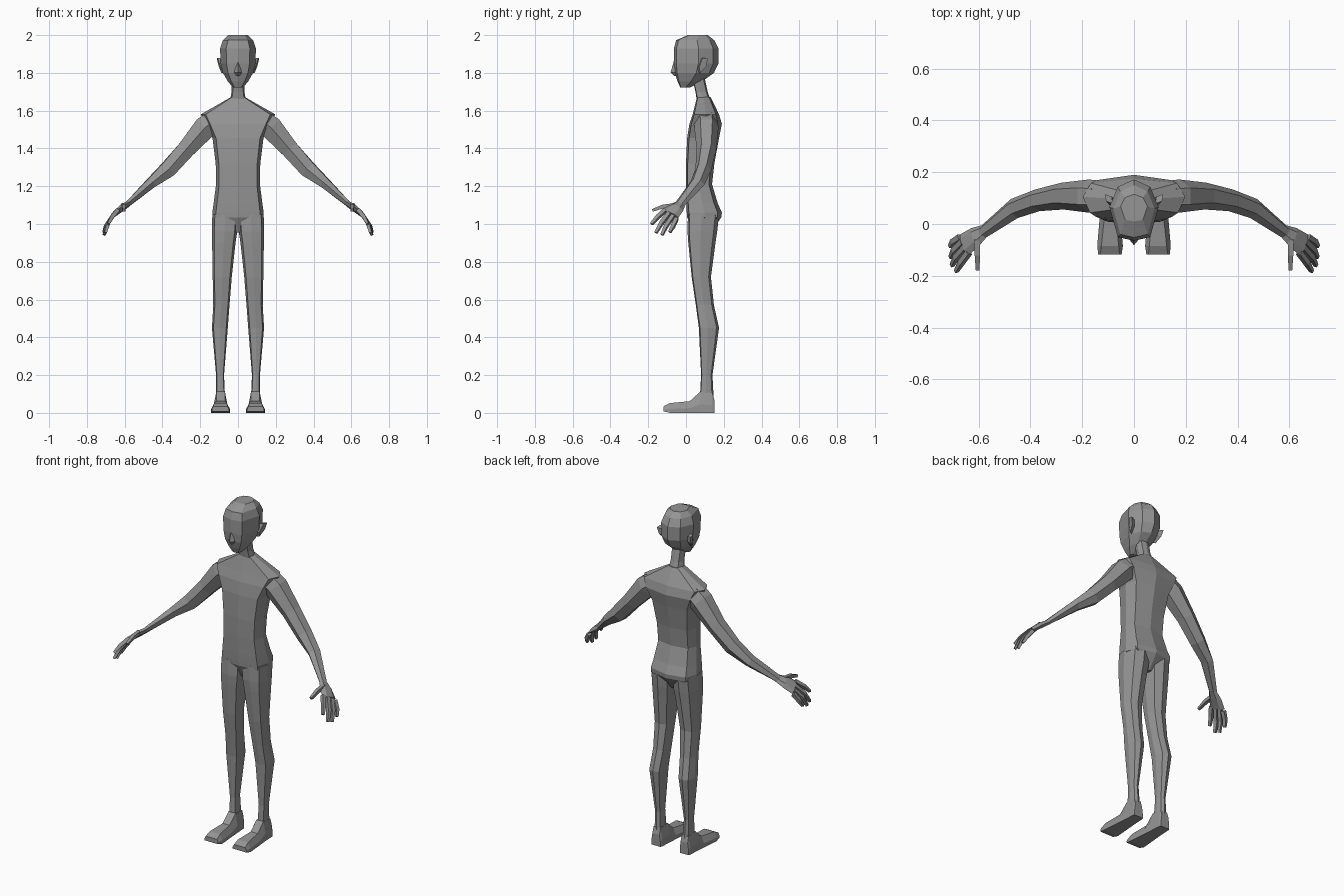
import bpy
import math
from mathutils import Vector

skin = bpy.data.materials.new("grey")
skin.diffuse_color = (0.3, 0.3, 0.3, 1)


def loft(name, rings, mirror=False):
    """Skin a list of equal-length point rings, capped at both ends."""
    n = len(rings[0])
    verts = [tuple(p) for r in rings for p in r]
    faces = [(i * n + j, i * n + (j + 1) % n, (i + 1) * n + (j + 1) % n, (i + 1) * n + j)
             for i in range(len(rings) - 1) for j in range(n)]
    faces += [tuple(range(n))[::-1], tuple(range(len(verts) - n, len(verts)))]
    me = bpy.data.meshes.new(name)
    me.from_pydata(verts, [], faces)
    me.materials.append(skin)
    ob = bpy.data.objects.new(name, me)
    bpy.context.collection.objects.link(ob)
    bpy.context.view_layer.objects.active = ob
    bpy.ops.object.mode_set(mode='EDIT')
    bpy.ops.mesh.select_all(action='SELECT')
    bpy.ops.mesh.normals_make_consistent(inside=False)
    bpy.ops.object.mode_set(mode='OBJECT')
    if mirror:
        ob.modifiers.new("mirror", 'MIRROR')
    return ob


def slab(z, x0, x1, y0, y1, front=0.8, back=0.75, side=0.45):
    """Horizontal eight-point section with bevelled corners."""
    c, w, d = (x0 + x1) / 2, (x1 - x0) / 2, y1 - y0
    f, b, m = y0 + 0.06 * d, y1 - 0.12 * d, y0 + side * d
    return [(c, y0, z), (c + front * w, f, z), (c + w, m, z), (c + back * w, b, z),
            (c, y1, z), (c - back * w, b, z), (c - w, m, z), (c - front * w, f, z)]


def limb(name, stations, sides=6, turn=0.0):
    """Loft along a path; station = centre, width axis, half width, half thickness."""
    pts = [Vector(s[0]) for s in stations]
    rings = []
    for i, (c, u, w, t) in enumerate(stations):
        d = (pts[min(i + 1, len(pts) - 1)] - pts[max(i - 1, 0)]).normalized()
        u = Vector(u)
        u = (u - d * u.dot(d)).normalized()
        v = d.cross(u)
        angles = [turn + 2 * math.pi * k / sides for k in range(sides)]
        rings.append([pts[i] + u * w * math.cos(a) + v * t * math.sin(a) for a in angles])
    return loft(name, rings, True)


# Torso: crotch to neck base (z, half width, front y, back y)
torso = [(0.955, 0.03, 0.045, 0.13), (1.035, 0.136, 0.006, 0.187), (1.06, 0.136, 0.004, 0.19),
         (1.11, 0.129, 0.002, 0.168), (1.21, 0.116, 0.0, 0.138), (1.32, 0.118, 0.0, 0.15),
         (1.455, 0.135, 0.006, 0.175), (1.53, 0.172, 0.018, 0.19), (1.58, 0.198, 0.035, 0.175),
         (1.672, 0.036, 0.058, 0.13)]
loft("torso", [slab(z, -w, w, a, b, 0.86, 0.84, 0.5) for z, w, a, b in torso])

# Neck
neck = [(1.655, 0.042, 0.057, 0.13), (1.70, 0.034, 0.05, 0.115), (1.79, 0.036, 0.03, 0.095)]
loft("neck", [slab(z, -w, w, a, b) for z, w, a, b in neck])

# Head: jaw to crown
head = [(1.722, 0.026, -0.03, 0.02), (1.755, 0.054, -0.045, 0.085), (1.80, 0.08, -0.06, 0.148),
        (1.85, 0.092, -0.065, 0.172), (1.93, 0.095, -0.064, 0.172), (1.973, 0.08, -0.052, 0.15),
        (2.0, 0.052, 0.01, 0.115)]
loft("head", [slab(z, -w, w, a, b, 0.66, 0.66, 0.55) for z, w, a, b in head])

# Nose: wedge widening downward
loft("nose", [[(-0.016, -0.05, 1.79), (0.016, -0.05, 1.79), (0, -0.06, 1.782)],
              [(-0.02, -0.058, 1.803), (0.02, -0.058, 1.803), (0, -0.082, 1.803)],
              [(-0.006, -0.06, 1.855), (0.006, -0.06, 1.855), (0, -0.066, 1.855)]])

# Ears: thin plates flaring outward
loft("ear", [[(0.078, 0.055, 1.83), (0.075, 0.07, 1.80), (0.08, 0.10, 1.835),
              (0.085, 0.105, 1.87), (0.085, 0.08, 1.875)],
             [(0.092, 0.07, 1.83), (0.088, 0.075, 1.80), (0.102, 0.108, 1.835),
              (0.112, 0.115, 1.875), (0.108, 0.088, 1.88)]], True)

# Legs: hip to ankle (z, inner x, outer x, front y, back y)
leg = [(1.05, 0.002, 0.136, 0.01, 0.175), (0.96, 0.004, 0.138, 0.008, 0.165),
       (0.90, 0.013, 0.137, 0.012, 0.156), (0.72, 0.033, 0.134, 0.03, 0.132),
       (0.57, 0.045, 0.131, 0.052, 0.148), (0.45, 0.054, 0.138, 0.068, 0.175),
       (0.20, 0.074, 0.116, 0.08, 0.14), (0.09, 0.069, 0.116, 0.074, 0.146)]
loft("leg", [slab(z, a, b, c, d) for z, a, b, c, d in leg], True)

# Feet: heel to toe (y, inner x, outer x, sole z, top z, top inset)
foot = [(0.15, 0.064, 0.122, 0, 0.07, 0.006), (0.14, 0.06, 0.125, 0, 0.105, 0.01),
        (0.075, 0.056, 0.128, 0, 0.112, 0.013), (0.02, 0.052, 0.133, 0, 0.062, 0.018),
        (-0.085, 0.043, 0.142, 0, 0.052, 0.016), (-0.118, 0.048, 0.138, 0.008, 0.035, 0.008)]
loft("foot", [[(a, y, z0), (b, y, z0), (b, y, z0 + 0.4 * (z1 - z0)), (b - i, y, z1),
               (a + i, y, z1), (a, y, z0 + 0.4 * (z1 - z0))]
              for y, a, b, z0, z1, i in foot], True)

# Arms: shoulder to wrist, twisting into the palm
across = (0.4, 0.78, -0.45)
limb("arm", [((0.13, 0.105, 1.545), (0, 1, 0), 0.062, 0.066),
             ((0.175, 0.108, 1.51), (0, 1, 0), 0.064, 0.07),
             ((0.275, 0.108, 1.395), (0, 1, 0), 0.052, 0.054),
             ((0.372, 0.092, 1.288), (0.1, 1, 0), 0.043, 0.05),
             ((0.462, 0.06, 1.215), (0.2, 1, -0.1), 0.04, 0.032),
             ((0.588, -0.035, 1.102), across, 0.026, 0.015)])
limb("palm", [((0.575, -0.026, 1.11), across, 0.026, 0.014),
              ((0.615, -0.052, 1.085), across, 0.042, 0.018),
              ((0.657, -0.082, 1.052), across, 0.048, 0.013)])

# Fingers and thumb: root, middle joint, tip
fingers = {
    "thumb": [(0.605, -0.06, 1.10), (0.605, -0.12, 1.093), (0.604, -0.178, 1.072)],
    "index_finger": [(0.638, -0.11, 1.073), (0.668, -0.15, 1.037), (0.687, -0.183, 1.0)],
    "middle_finger": [(0.652, -0.09, 1.058), (0.688, -0.13, 1.005), (0.703, -0.16, 0.953)],
    "ring_finger": [(0.662, -0.068, 1.044), (0.695, -0.102, 0.995), (0.708, -0.128, 0.942)],
    "little_finger": [(0.671, -0.05, 1.03), (0.698, -0.068, 0.99), (0.71, -0.086, 0.957)]}
for name, path in fingers.items():
    limb(name, [(p, across if name != "thumb" else (0, 0.4, -1), r, r)
                for p, r in zip(path, (0.015, 0.0145, 0.01))], 4, math.pi / 4)
